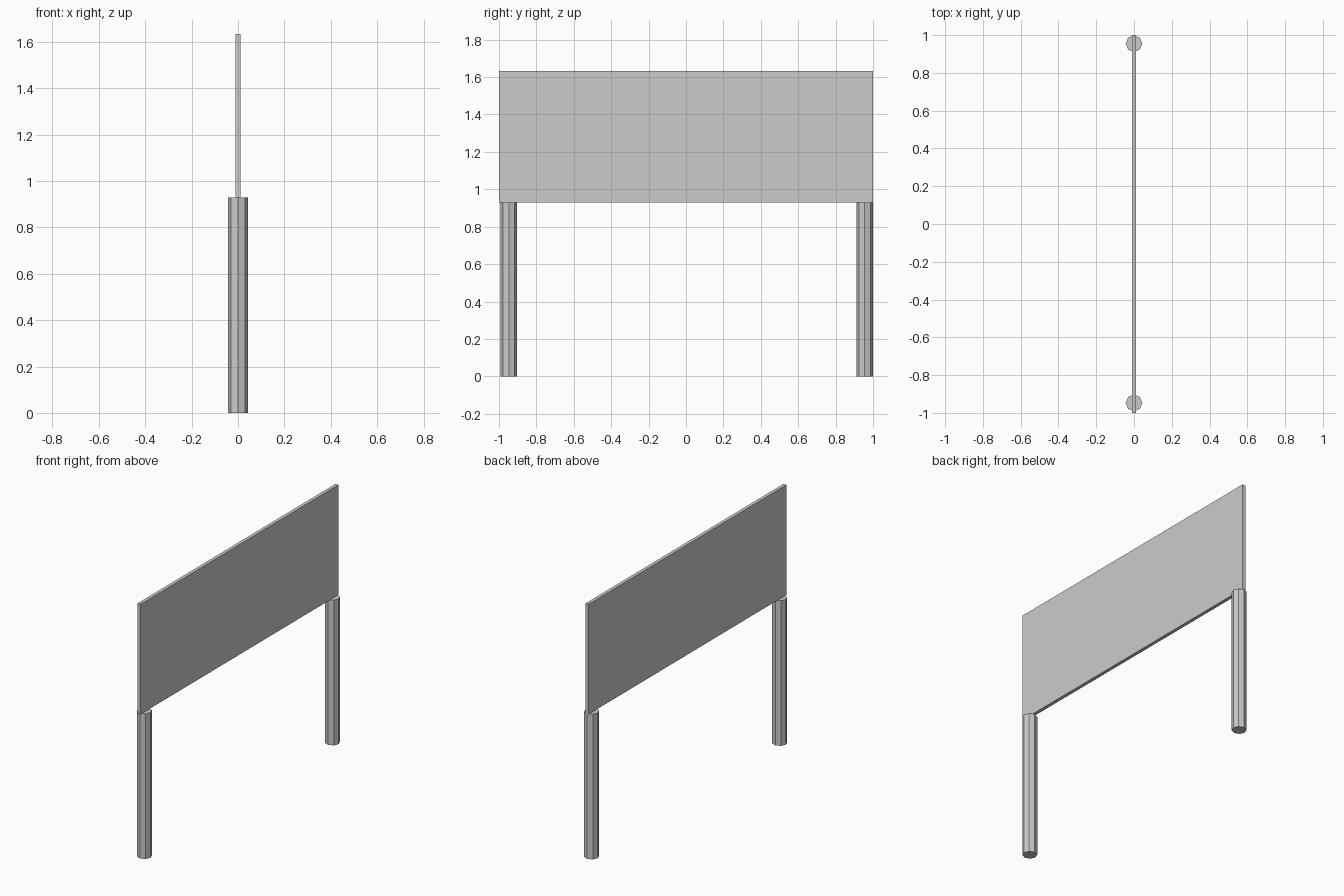
import bpy

cube = bpy.data.objects.get("Cube")
if cube:
    bpy.data.objects.remove(cube, do_unlink=True)

PANEL_BOTTOM, PANEL_TOP = 0.929, 1.633
POST_RADIUS = 0.044

# Plain grey for the whole sign
grey = bpy.data.materials.new("plain_grey")
grey.use_nodes = True
colour = (0.6, 0.6, 0.6, 1)
grey.diffuse_color = colour
grey.node_tree.nodes["Principled BSDF"].inputs["Base Color"].default_value = colour


def finish(name):
    obj = bpy.context.object
    obj.name = obj.data.name = name
    obj.data.materials.append(grey)
    return obj


# Thin rectangular board
bpy.ops.mesh.primitive_cube_add(size=1, location=(0, 0, (PANEL_BOTTOM + PANEL_TOP) / 2))
board = finish("sign_board")
board.scale = (0.022, 2, PANEL_TOP - PANEL_BOTTOM)
bpy.ops.object.transform_apply(location=False, rotation=False, scale=True)

# Eight-sided posts under each end
for name, y in (("front_post", -0.947), ("back_post", 0.955)):
    bpy.ops.mesh.primitive_cylinder_add(vertices=8, radius=POST_RADIUS, depth=PANEL_BOTTOM,
                                        location=(0, y, PANEL_BOTTOM / 2))
    finish(name)
